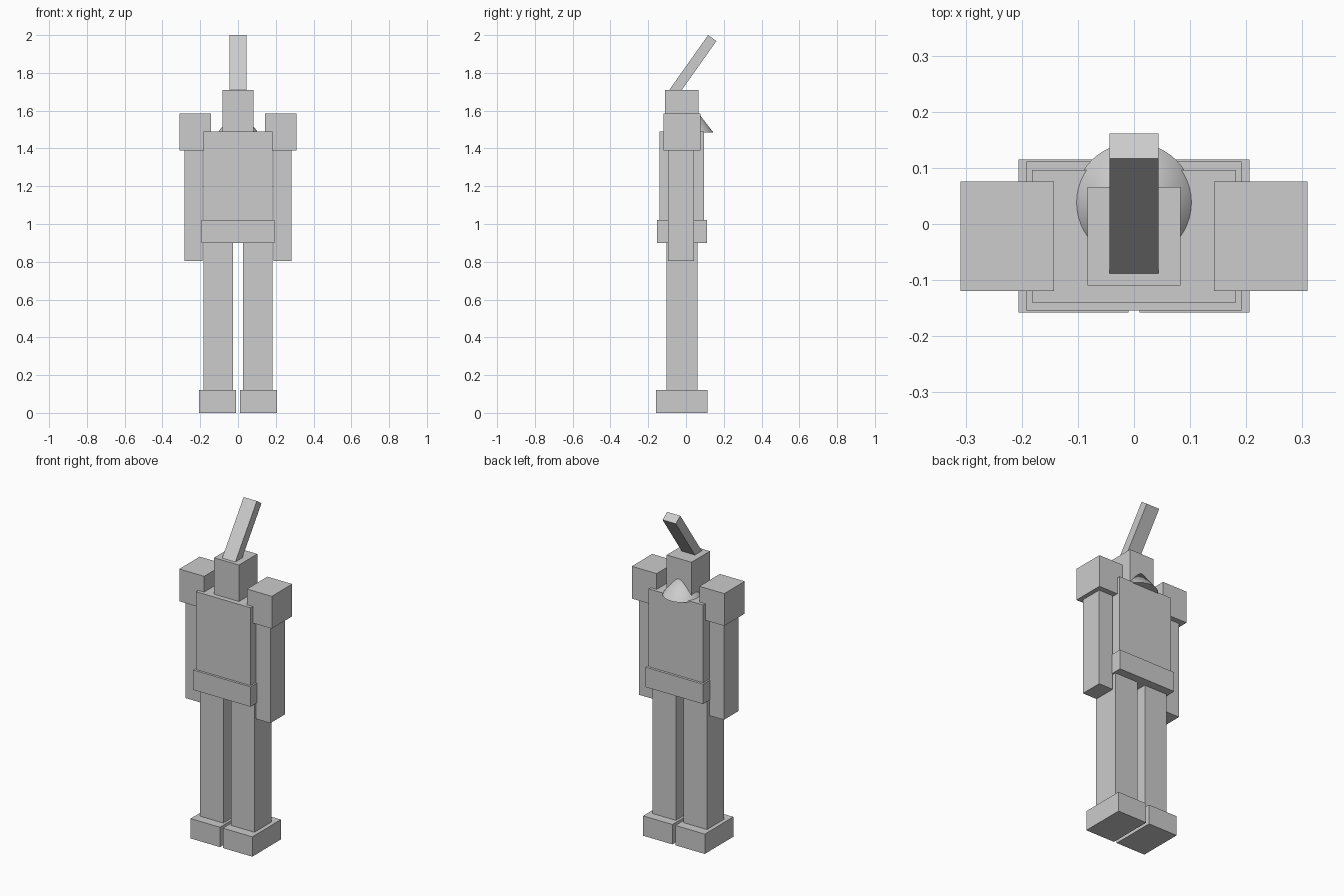
import bpy
import bmesh
import math
from mathutils import Matrix, Vector

default = bpy.data.objects.get("Cube")
if default:
    bpy.data.objects.remove(default, do_unlink=True)

# Single plain grey
grey = bpy.data.materials.new("plain grey")
grey.use_nodes = True
colour = (0.604, 0.604, 0.604, 1)
grey.diffuse_color = colour
grey.node_tree.nodes["Principled BSDF"].inputs["Base Color"].default_value = colour


def finish(name, bm):
    mesh = bpy.data.meshes.new(name)
    bm.to_mesh(mesh)
    bm.free()
    mesh.materials.append(grey)
    obj = bpy.data.objects.new(name, mesh)
    bpy.context.collection.objects.link(obj)
    return obj


def box(name, xs, ys, zs):
    """Axis-aligned block given by its (low, high) range on each axis."""
    ranges = (xs, ys, zs)
    size = [hi - lo for lo, hi in ranges]
    centre = Vector([(hi + lo) / 2 for lo, hi in ranges])
    bm = bmesh.new()
    bmesh.ops.create_cube(bm, size=1, matrix=Matrix.Translation(centre) @ Matrix.Diagonal((*size, 1)))
    return finish(name, bm)


def pair(name, xs, ys, zs):
    """Block on the model's left (+x) and its mirror image on the right."""
    box("left_" + name, xs, ys, zs)
    box("right_" + name, (-xs[1], -xs[0]), ys, zs)


# Limbs
pair("foot", (0.01, 0.206), (-0.158, 0.115), (0, 0.12))
pair("leg", (0.026, 0.182), (-0.103, 0.06), (0.12, 0.9))
pair("arm", (0.187, 0.283), (-0.095, 0.043), (0.803, 1.39))
pair("shoulder", (0.143, 0.309), (-0.119, 0.076), (1.39, 1.585))

# Body and head
box("belt", (-0.192, 0.192), (-0.154, 0.111), (0.9, 1.02))
box("torso", (-0.182, 0.182), (-0.14, 0.096), (0.92, 1.49))
box("head", (-0.083, 0.083), (-0.11, 0.066), (1.49, 1.71))

# Cone collar behind the neck
bm = bmesh.new()
bmesh.ops.create_cone(bm, cap_ends=True, segments=48, radius1=0.107, radius2=0,
                      depth=0.139, matrix=Matrix.Translation((0, 0.038, 1.5535)))
collar = finish("collar_cone", bm)
bpy.context.view_layer.objects.active = collar
collar.select_set(True)
bpy.ops.object.shade_smooth_by_angle(angle=math.radians(40))

# Crest leaning backwards, its foot sunk into the head
crest = box("crest", (-0.044, 0.044), (0, 0.054), (-0.38, 0))
crest.location = (0, 0.117, 2.0)
crest.rotation_euler.x = -math.radians(35.3)
